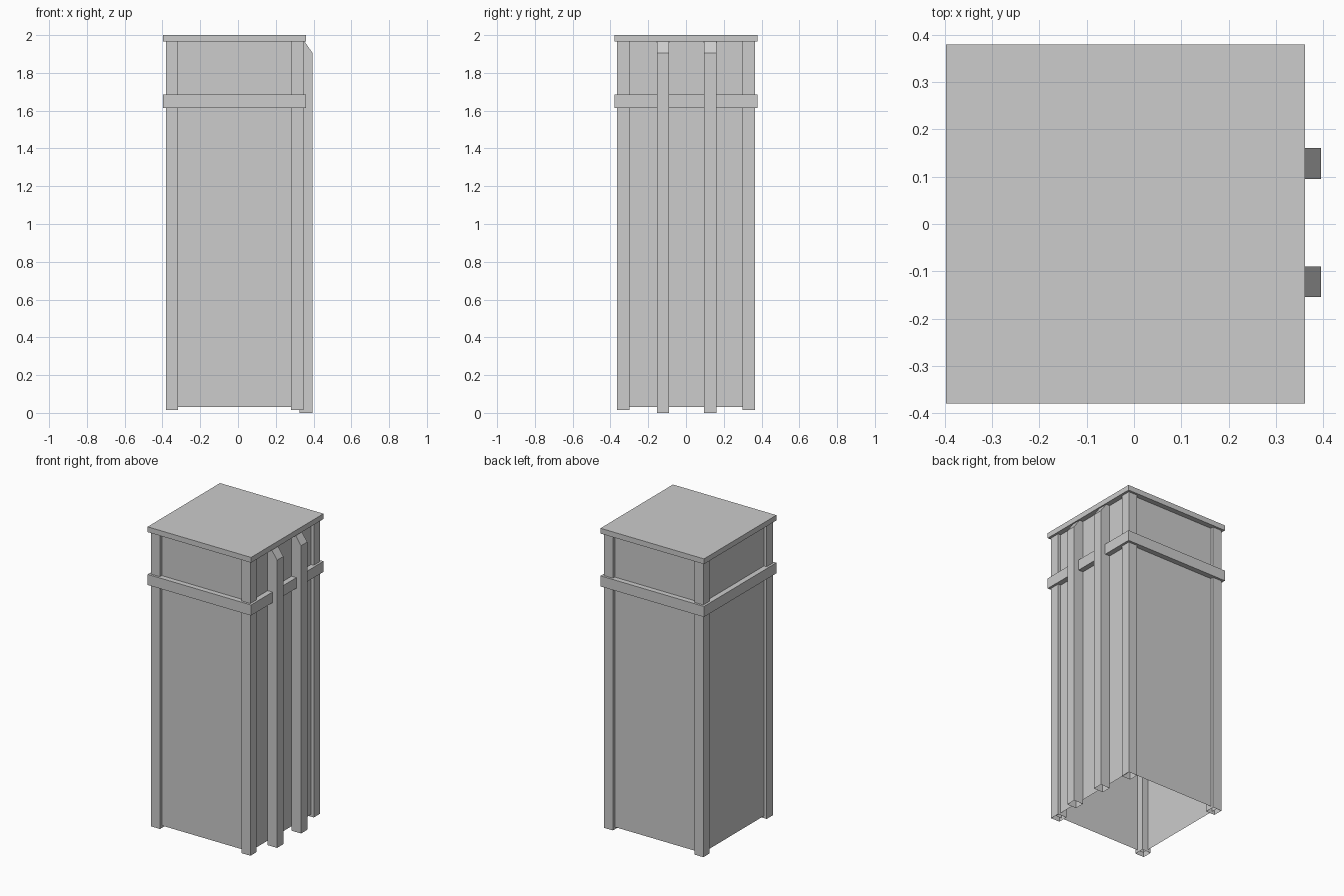
import bpy
import bmesh

cube = bpy.data.objects.get("Cube")
if cube:
    bpy.data.objects.remove(cube, do_unlink=True)

grey = bpy.data.materials.new("plain_grey")
grey.use_nodes = True
colour = (0.604, 0.604, 0.604, 1)
grey.diffuse_color = colour
grey.node_tree.nodes["Principled BSDF"].inputs["Base Color"].default_value = colour


def box(name, low, high, open_ends=""):
    """Box between two corners; open_ends may hold 'b' (bottom) and 't' (top)."""
    bm = bmesh.new()
    bmesh.ops.create_cube(bm, size=1)
    for v in bm.verts:
        v.co = [high[i] if v.co[i] > 0 else low[i] for i in range(3)]
    bm.normal_update()
    gone = [f for f in bm.faces
            if (f.normal.z < -0.5 and "b" in open_ends)
            or (f.normal.z > 0.5 and "t" in open_ends)]
    bmesh.ops.delete(bm, geom=gone, context="FACES")
    mesh = bpy.data.meshes.new(name)
    bm.to_mesh(mesh)
    bm.free()
    mesh.materials.append(grey)
    obj = bpy.data.objects.new(name, mesh)
    bpy.context.collection.objects.link(obj)
    return obj


CX = -0.018          # body centre, shifted away from the rails
EAVE = 1.965         # underside of the roof
OUT = 0.379          # half width of roof and band
POST = 0.364         # half width over the posts
WALL = 0.344         # half width of the walls
THICK = 0.065        # post and rail size

# Hollow body, open below, and roof slab
box("walls", (CX - WALL, -WALL, 0.03), (CX + WALL, WALL, EAVE), "bt")
box("roof", (CX - OUT, -OUT, EAVE), (CX + OUT, OUT, 2.0))

# Corner posts
for sx, side in ((-1, "right"), (1, "left")):
    for sy, end in ((-1, "front"), (1, "back")):
        xs = sorted((CX + sx * POST, CX + sx * (POST - THICK)))
        ys = sorted((sy * POST, sy * (POST - THICK)))
        box(f"{end}_{side}_post", (xs[0], ys[0], 0.015), (xs[1], ys[1], EAVE), "b")

# Band around the body
B0, B1 = 1.615, 1.685
for s, side, end in ((-1, "right", "front"), (1, "left", "back")):
    ys = sorted((s * OUT, s * WALL))
    box(f"{end}_band", (CX - OUT, ys[0], B0), (CX + OUT, ys[1], B1))
    xs = sorted((CX + s * OUT, CX + s * WALL))
    box(f"{side}_band", (xs[0], -WALL, B0), (xs[1], WALL, B1))

# Side rails with sloping tops
for y, name in ((-0.122, "front_rail"), (0.128, "back_rail")):
    rail = box(name, (0.326, y - THICK / 2, 0), (0.395, y + THICK / 2, EAVE), "b")
    bm = bmesh.new()
    bm.from_mesh(rail.data)
    bmesh.ops.bisect_plane(bm, geom=bm.verts[:] + bm.edges[:] + bm.faces[:],
                           plane_co=(0.395, 0, 1.905), plane_no=(0.06, 0, 0.042),
                           clear_outer=True)
    bmesh.ops.holes_fill(bm, edges=[e for e in bm.edges if e.is_boundary
                                    and max(v.co.z for v in e.verts) > 1])
    bmesh.ops.recalc_face_normals(bm, faces=bm.faces)
    bm.to_mesh(rail.data)
    bm.free()
